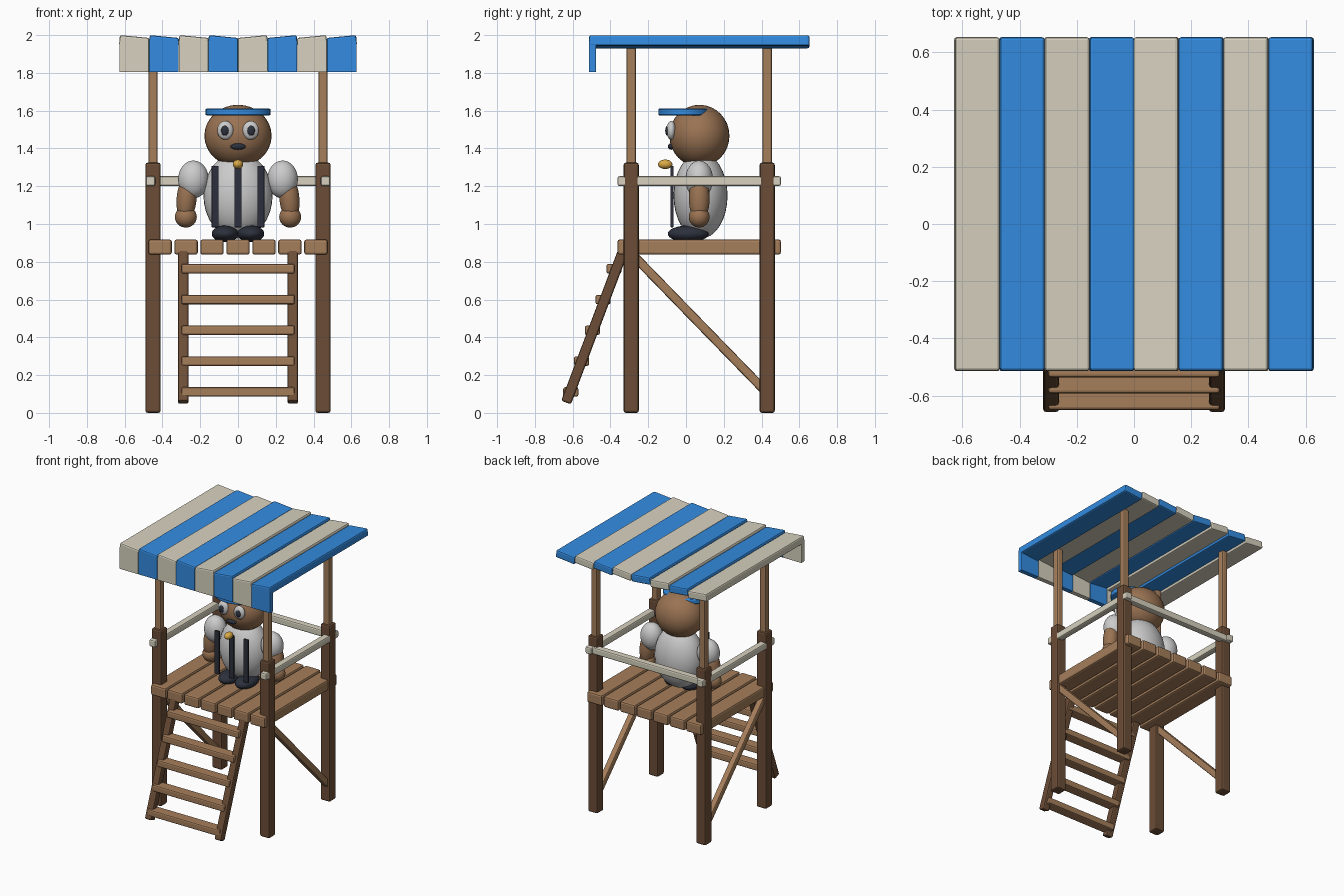
import bpy
from math import radians, atan2, hypot

if "Cube" in bpy.data.objects:
    bpy.data.objects.remove(bpy.data.objects["Cube"])

MATS = {}
COLORS = {"dark_wood": (.15, .075, .038), "wood": (.38, .21, .105), "blue": (.033, .26, .75),
          "cream": (.68, .64, .52), "white": (.8, .8, .78), "fur": (.32, .17, .085),
          "navy": (.025, .03, .045), "gold": (.7, .4, .06)}


def finish(ob, name, color):
    ob.name = name
    if color not in MATS:
        MATS[color] = bpy.data.materials.new(color)
        MATS[color].diffuse_color = (*COLORS[color], 1)
    ob.data.materials.append(MATS[color])
    return ob


def bevel(ob, width):
    m = ob.modifiers.new("bevel", "BEVEL")
    m.width, m.segments = width, 2
    m.limit_method = "ANGLE"


def box(name, loc, size, color, rot=(0, 0, 0), edge=.01):
    bpy.ops.mesh.primitive_cube_add(size=1, location=loc, rotation=rot)
    ob = bpy.context.object
    ob.scale = size
    bpy.ops.object.transform_apply(location=False, rotation=False, scale=True)
    bevel(ob, edge)
    return finish(ob, name, color)


def ball(name, loc, radii, color, rot=(0, 0, 0)):
    bpy.ops.mesh.primitive_uv_sphere_add(segments=32, ring_count=16, radius=1, location=loc, rotation=rot)
    ob = bpy.context.object
    ob.scale = radii
    bpy.ops.object.transform_apply(location=False, rotation=False, scale=True)
    bpy.ops.object.shade_smooth()
    return finish(ob, name, color)


def beam_yz(name, x, a, b, wx, w, color):
    """Beam in the yz plane from point a to point b."""
    dy, dz = b[0] - a[0], b[1] - a[1]
    return box(name, (x, (a[0] + b[0]) / 2, (a[1] + b[1]) / 2), (wx, w, hypot(dy, dz)),
               color, (atan2(-dy, dz), 0, 0))


# Tower frame: posts, canopy poles, side rails, braces and ladder stringers
for s in (-1, 1):
    for y, end in ((-.29, "front"), (.43, "back")):
        box(f"{end}_post", (s * .45, y, .6625), (.08, .08, 1.325), "dark_wood", edge=.012)
        box(f"{end}_canopy_pole", (s * .45, y, 1.62), (.05, .05, .67), "wood")
    box("side_rail", (s * .463, .07, 1.227), (.05, .865, .052), "cream")
    beam_yz("side_brace", s * .45, (-.29, .845), (.43, .105), .045, .048, "wood")
    beam_yz("ladder_stringer", s * .29, (-.635, .055), (-.33, .865), .055, .055, "dark_wood")
box("back_rail", (0, .46, 1.227), (.96, .05, .052), "cream")

# Deck planks
for i in range(7):
    box("deck_plank", ((i - 3) * .1375, .07, .878), (.124, .865, .08), "wood", edge=.012)

# Ladder rungs
for i in range(5):
    box("ladder_rung", (0, -.61 + i * .057, .111 + i * .163), (.6, .08, .05), "wood")

# Striped canopy with a hanging valance
for i in range(8):
    x = (i - 3.5) * .157
    color = "blue" if i % 2 else "cream"
    tilt = radians(5.5) * (1 if x < 0 else -1)
    box("canopy_strip", (x, .07, 1.9645), (.157, 1.167, .056), color, (0, tilt, 0))
    box("valance_strip", (x, -.495, 1.887), (.156, .037, .166), color, edge=.004)

# Bear lifeguard: body, head, cap
ball("body", (0, .077, 1.15), (.183, .143, .228), "white")
ball("head", (0, .071, 1.467), (.178, .159, .164), "fur")
bpy.ops.mesh.primitive_cylinder_add(vertices=32, radius=1, depth=1, location=(0, -.008, 1.593))
visor = finish(bpy.context.object, "cap_visor", "blue")
visor.scale = (.172, .138, .036)
bpy.ops.object.transform_apply(location=False, rotation=False, scale=True)
bevel(visor, .006)
bpy.ops.object.shade_smooth_by_angle()

# Face and whistle
ball("mouth", (0, -.078, 1.41), (.04, .018, .017), "navy")
ball("whistle", (0, -.11, 1.316), (.027, .038, .025), "gold")

# Shirt stripes
for x in (-.121, 0, .121):
    box("shirt_stripe", (x, -.074, 1.145), (.038, .016, .325), "navy", edge=.004)

# Paired parts
for s in (-1, 1):
    ball("eye", (s * .067, -.078, 1.496), (.043, .025, .05), "white")
    ball("pupil", (s * .069, -.097, 1.494), (.021, .013, .027), "navy")
    ball("sleeve", (s * .236, .07, 1.236), (.081, .073, .1), "white")
    ball("arm", (s * .272, .07, 1.135), (.053, .055, .125), "fur", (0, radians(-5 * s), 0))
    ball("hand", (s * .276, .07, 1.037), (.058, .055, .056), "fur")
    ball("shoe", (s * .068, .012, .948), (.071, .108, .044), "navy")

for m in bpy.data.materials:
    if m.users and not m.is_grease_pencil:
        m.use_nodes = True
        m.node_tree.nodes["Principled BSDF"].inputs["Base Color"].default_value = m.diffuse_color
